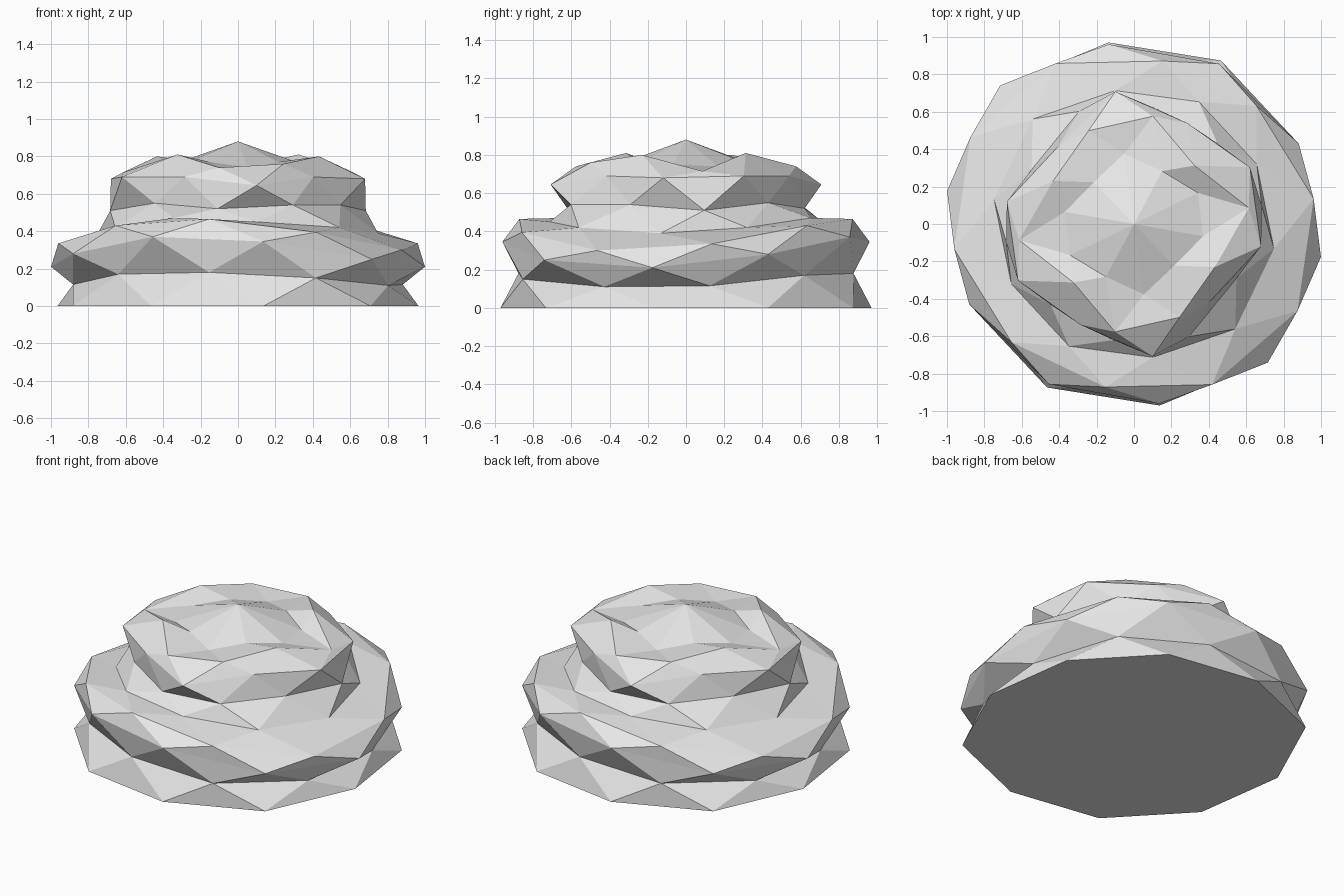
import bpy, bmesh, math

if "Cube" in bpy.data.objects:
    bpy.data.objects.remove(bpy.data.objects["Cube"])

SIDES = 10
# Each ring: five (radius, height) pairs, repeated twice around (two-fold symmetry).
# Successive rings are turned half a step, giving zig-zag triangle bands.
RINGS = [
    [(.98, 0), (1.02, 0), (.98, 0), (.98, 0), (.99, 0)],                # base
    [(.89, .18), (.95, .15), (.91, .11), (.89, .115), (.89, .17)],      # lower crease
    [(.97, .345), (1.03, .25), (1.015, .21), (.98, .28), (.97, .37)],   # outer petals
    [(.885, .465), (.955, .395), (.99, .30), (.97, .335), (.91, .43)],  # petal lip
    [(.72, .45), (.78, .42), (.76, .39), (.73, .42), (.74, .47)],       # inner crease
    [(.63, .52), (.67, .54), (.62, .54), (.69, .51), (.62, .55)],       # inner petals
    [(.715, .645), (.58, .69), (.69, .68), (.69, .69), (.61, .69)],     # inner bulge
    [(.585, .74), (.555, .76), (.49, .80), (.62, .715), (.45, .81)],    # top rim
    [(.38, .74), (.31, .77), (.375, .75), (.38, .74), (.32, .77)],      # inside of rim
]

bm = bmesh.new()
rings = []
for k, prof in enumerate(RINGS):
    ring = []
    for i in range(SIDES):
        r, z = prof[i % 5]
        a = math.radians(-82 + 36 * i - (18 if k % 2 else 0))
        ring.append(bm.verts.new((r * math.cos(a), r * math.sin(a), z)))
    rings.append(ring)

# zig-zag bands between neighbouring rings
for k in range(len(rings) - 1):
    lo, hi = rings[k], rings[k + 1]
    even, odd = (lo, hi) if k % 2 == 0 else (hi, lo)
    for i in range(SIDES):
        j = (i + 1) % SIDES
        bm.faces.new((even[i], even[j], odd[j]))
        bm.faces.new((odd[i], odd[j], even[i]))

# centre peak and flat underside
tip = bm.verts.new((0, 0, .88))
for i in range(SIDES):
    bm.faces.new((rings[-1][i], rings[-1][(i + 1) % SIDES], tip))
bm.faces.new(rings[0][::-1])
bmesh.ops.recalc_face_normals(bm, faces=bm.faces[:])

mesh = bpy.data.meshes.new("rosette_mound")
bm.to_mesh(mesh)
bm.free()
mat = bpy.data.materials.new("light grey")
mat.diffuse_color = (.8, .8, .8, 1)
mat.use_nodes = True
mat.node_tree.nodes["Principled BSDF"].inputs["Base Color"].default_value = mat.diffuse_color
mesh.materials.append(mat)
obj = bpy.data.objects.new("rosette_mound", mesh)
bpy.context.collection.objects.link(obj)
